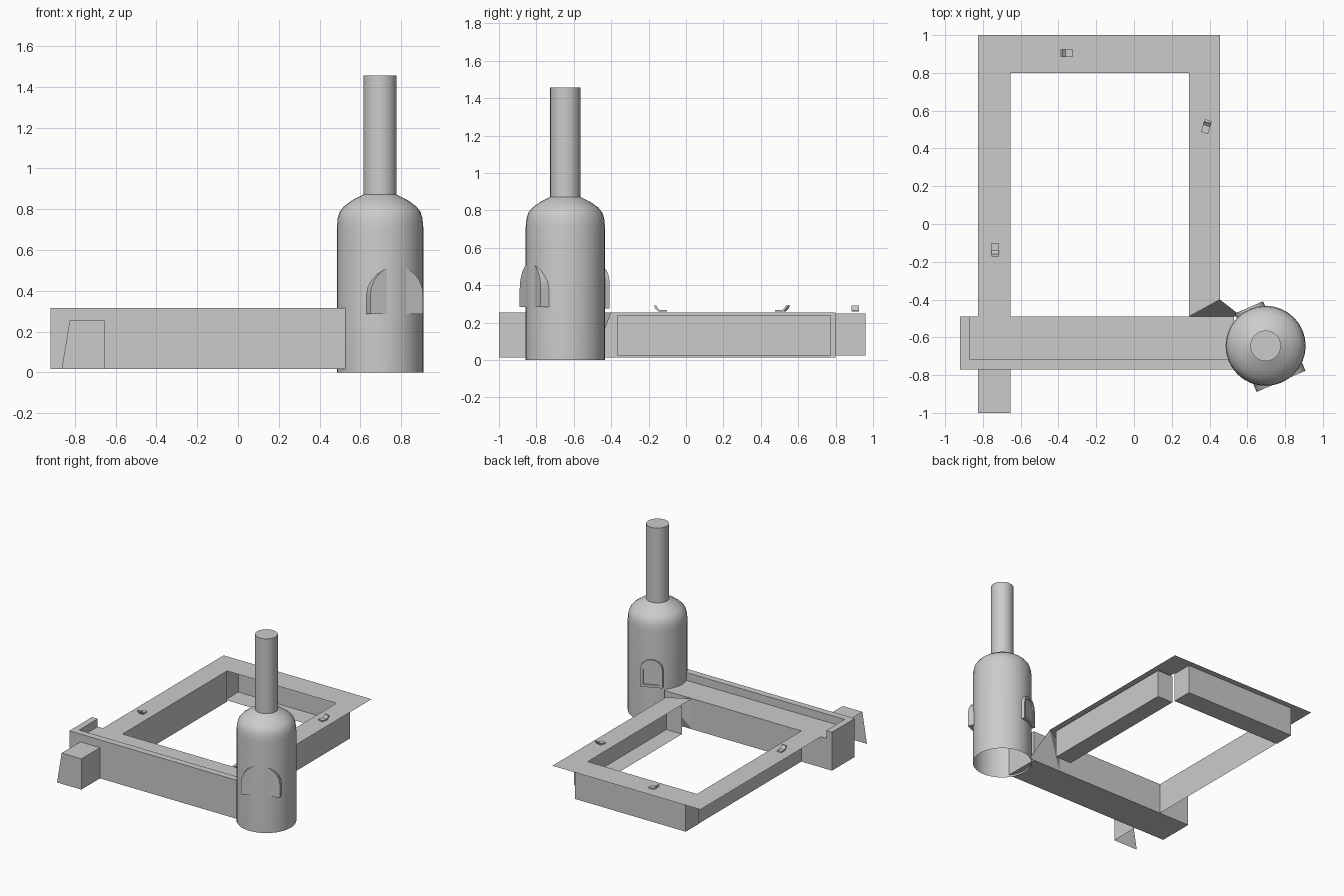
import bpy, bmesh, math
from mathutils import Vector, Matrix

if "Cube" in bpy.data.objects:
    bpy.data.objects.remove(bpy.data.objects["Cube"])

TOP, LOW = 0.255, 0.015
CX, CY = 0.697, -0.645


def make(name, verts, faces, smooth=False):
    me = bpy.data.meshes.new(name)
    me.from_pydata([tuple(v) for v in verts], [], faces)
    me.update()
    ob = bpy.data.objects.new(name, me)
    bpy.context.collection.objects.link(ob)
    if smooth:
        bpy.ops.object.select_all(action='DESELECT')
        bpy.context.view_layer.objects.active = ob
        ob.select_set(True)
        bpy.ops.object.shade_smooth_by_angle(angle=math.radians(40))
    return ob


def sheets(name, polys):
    """Loose flat panels, each given as its corner points."""
    verts, faces = [], []
    for p in polys:
        faces.append(list(range(len(verts), len(verts) + len(p))))
        verts += p
    ob = make(name, verts, faces)
    bm = bmesh.new()
    bm.from_mesh(ob.data)
    bmesh.ops.remove_doubles(bm, verts=bm.verts, dist=1e-4)
    bm.to_mesh(ob.data)
    bm.free()
    return ob


def box(name, lo, hi, skip=()):
    """Axis-aligned box; skip lists the open sides."""
    v = [(x, y, z) for x in (lo[0], hi[0]) for y in (lo[1], hi[1]) for z in (lo[2], hi[2])]
    sides = {'-x': (0, 1, 3, 2), '+x': (4, 6, 7, 5), '-y': (0, 4, 5, 1),
             '+y': (2, 3, 7, 6), '-z': (0, 2, 6, 4), '+z': (1, 5, 7, 3)}
    return make(name, v, [f for k, f in sides.items() if k not in skip])


def prism(name, profile, depth, matrix):
    """Extrude an (x, z) outline along local y, then place it."""
    n = len(profile)
    v = [matrix @ Vector((a, d, b)) for d in (0, depth) for a, b in profile]
    f = [list(range(n)), list(range(2 * n - 1, n - 1, -1))]
    f += [(i, i + n, (i + 1) % n + n, (i + 1) % n) for i in range(n)]
    return make(name, v, f)


def arch(w, z0, z1, n=12):
    """Round-headed outline of half width w."""
    r = min(w, (z1 - z0) * 0.6)
    pts = [(w * math.cos(math.pi * i / n), z1 - r + r * math.sin(math.pi * i / n))
           for i in range(n + 1)]
    return [(w, z0)] + pts + [(-w, z0)]


# Walkway deck: thin sheet around the courtyard
sheets("deck", [
    [(-.825, -1, TOP), (-.655, -1, TOP), (-.655, .8, TOP), (-.655, 1, TOP), (-.825, 1, TOP)],
    [(-.655, .8, TOP), (.29, .8, TOP), (.455, .8, TOP), (.455, 1, TOP), (-.655, 1, TOP)],
    [(.29, -.49, TOP), (.455, -.40, TOP), (.455, .8, TOP), (.29, .8, TOP)]])

# Left inner wall and front stub faces
sheets("left_wall", [
    [(-.655, -1, LOW), (-.655, .8, LOW), (-.655, .8, TOP), (-.655, -1, TOP)],
    [(-.865, -1, LOW), (-.655, -1, LOW), (-.655, -1, TOP), (-.825, -1, TOP)]])

# Sloping end of the right walkway
sheets("right_end_wedge", [
    [(.29, -.49, TOP), (.455, -.40, TOP), (.29, -.49, LOW)],
    [(.455, -.40, TOP), (.57, -.49, LOW), (.29, -.49, LOW)]])

# Open troughs beneath the right and back walkways
box("right_trough", (.29, -.365, .025), (.425, .775, .24), ('-x', '+z'))
box("back_trough", (-.67, .80, .025), (.29, .96, .25), ('-y', '+z'))

# Front wall with an L-shaped parapet, one closed solid
outline = [(-.92, -.77), (.53, -.77), (.53, -.718), (-.87, -.718), (-.87, -.49), (-.92, -.49)]
RIM = 0.316
sheets("front_wall", [
    [(x, y, RIM) for x, y in outline],
    [(-.87, -.718, TOP), (.53, -.718, TOP), (.53, -.49, TOP), (-.87, -.49, TOP)],
    [(-.87, -.718, TOP), (-.87, -.718, RIM), (.53, -.718, RIM), (.53, -.718, TOP)],
    [(-.87, -.718, TOP), (-.87, -.49, TOP), (-.87, -.49, RIM), (-.87, -.718, RIM)],
    [(-.92, -.77, LOW), (-.92, -.49, LOW), (.53, -.49, LOW), (.53, -.77, LOW)],
    [(-.92, -.77, LOW), (.53, -.77, LOW), (.53, -.77, RIM), (-.92, -.77, RIM)],
    [(-.92, -.49, LOW), (-.92, -.77, LOW), (-.92, -.77, RIM), (-.92, -.49, RIM)],
    [(.53, -.49, LOW), (-.92, -.49, LOW), (-.92, -.49, RIM), (-.87, -.49, RIM),
     (-.87, -.49, TOP), (.53, -.49, TOP)],
    [(.53, -.77, LOW), (.53, -.49, LOW), (.53, -.49, TOP), (.53, -.718, TOP),
     (.53, -.718, RIM), (.53, -.77, RIM)]])

# Round tower with domed shoulder and tall flue, open underneath
profile = [(.212, 0), (.212, .71), (.208, .755), (.198, .788), (.176, .815),
           (.135, .845), (.081, .872), (.081, 1.457)]
N = 32
verts = [(CX + r * math.cos(2 * math.pi * i / N), CY + r * math.sin(2 * math.pi * i / N), z)
         for r, z in profile for i in range(N)]
faces = [(k * N + i, k * N + (i + 1) % N, (k + 1) * N + (i + 1) % N, (k + 1) * N + i)
         for k in range(len(profile) - 1) for i in range(N)]
faces.append([(len(profile) - 1) * N + i for i in range(N)])
make("tower", verts, faces, True)


def facing(nx, ny, dist):
    """Local -y looks along (nx, ny), at dist from the tower axis."""
    a = math.atan2(ny, nx) + math.pi / 2
    n = Vector((nx, ny, 0)).normalized() * dist
    return Matrix.Translation(Vector((CX, CY, 0)) + n) @ Matrix.Rotation(a, 4, 'Z')


# Front arched surround, tower shows through its middle
prism("front_arch", arch(.141, .285, .52), .07, facing(.40, -.92, .205))

# Rear arched window: frame ring with a recessed pane
outer, inner = arch(.081, .275, .49), arch(.060, .295, .467)
m = facing(-.40, .92, .222)
n = len(outer)
rings = [(outer, .05), (outer, 0), (inner, 0), (inner, .009)]
v = [m @ Vector((a, d, b)) for ring, d in rings for a, b in ring]
f = [(k * n + i, k * n + (i + 1) % n, (k + 1) * n + (i + 1) % n, (k + 1) * n + i)
     for k in range(3) for i in range(n)]
f.append([3 * n + i for i in range(n)])
make("rear_window", v, f)

# Small bent cleats on the deck
cleat = [(-.036, .036), (-.030, .022), (-.012, .004), (.034, .004),
         (.034, .014), (-.006, .014), (-.020, .026), (-.024, .038)]
for i, (x, y, deg) in enumerate([(-.357, .905, 0), (.383, .515, -107), (-.735, -.135, 90)]):
    place = Matrix.Translation((x, y, TOP)) @ Matrix.Rotation(math.radians(deg), 4, 'Z')
    prism(f"cleat_{i + 1}", cleat, .038, place @ Matrix.Translation((0, -.019, 0)))
